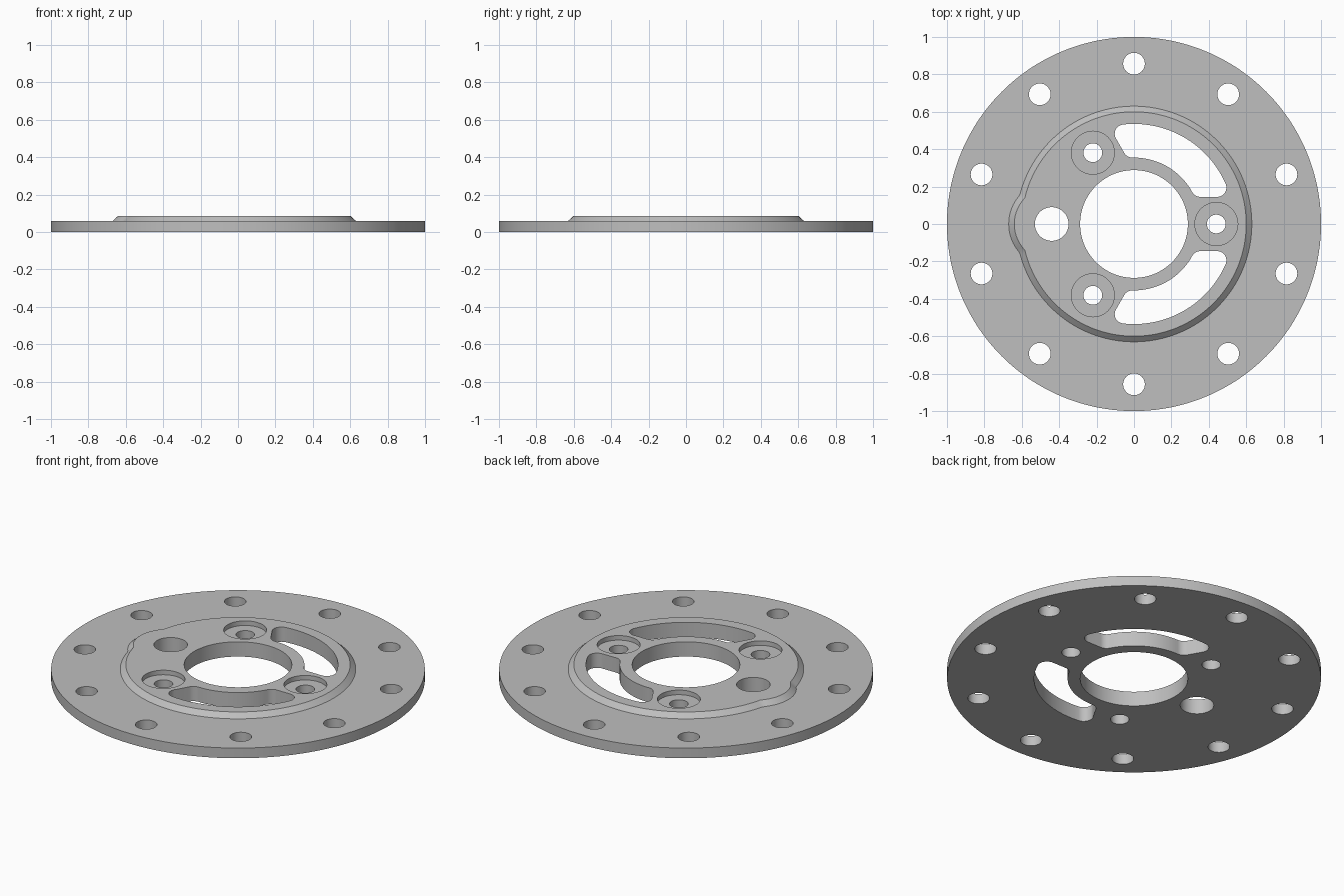
import bpy, bmesh
from math import sin, cos, pi, radians, sqrt, atan2, degrees

if "Cube" in bpy.data.objects:
    bpy.data.objects.remove(bpy.data.objects["Cube"])

TOP, STEP = 0.087, 0.06        # raised boss top, flange top


def arc(cx, cy, r, a0, a1, n):
    """Points on an arc, angles in degrees, both ends included."""
    return [(cx + r * cos(radians(a0 + (a1 - a0) * i / n)),
             cy + r * sin(radians(a0 + (a1 - a0) * i / n))) for i in range(n + 1)]


def circle(cx, cy, r, n=48):
    return arc(cx, cy, r, 0, 360, n)[:-1]


def boss_outline(r, bump_r, n=240, d=0.44):
    """Round outline with a rounded lobe around the dowel hole at -x."""
    pts = []
    for i in range(n):
        t = 2 * pi * i / n
        k = bump_r ** 2 - (d * sin(t)) ** 2
        rad = r
        if cos(t) < 0 and k > 0:
            rad = max(r, -d * cos(t) + sqrt(k))
        pts.append((rad * cos(t), rad * sin(t)))
    return pts


def slot_outline(side, ri=0.355, ro=0.535, edge=0.145, f=0.05):
    """Curved slot between two screw bosses, with filleted corners."""
    h = edge + f
    xo, xi = sqrt((ro - f) ** 2 - h * h), sqrt((ri + f) ** 2 - h * h)
    ao, ai = degrees(atan2(h, xo)), degrees(atan2(h, xi))
    half = arc(0, 0, ri, 60, ai, 14)                       # inner wall
    half += arc(xi, h, f, 180 + ai, 270, 8)[1:]            # inner corner
    half += arc(xo, h, f, -90, ao, 12)                     # outer corner
    half += arc(0, 0, ro, ao, 60, 18)[1:]                  # outer wall
    # Mirror about the 60 degree axis
    c, s = cos(radians(120)), sin(radians(120))
    other = [(c * x + s * y, s * x - c * y) for x, y in half[1:-1]]
    return [(x, side * y) for x, y in half + other[::-1]]


def loft(bm, rings):
    """Closed solid through a stack of (outline, z) rings."""
    loops = [[bm.verts.new((x, y, z)) for x, y in pts] for pts, z in rings]
    faces = [bm.faces.new(loops[0]), bm.faces.new(loops[-1])]
    for a, b in zip(loops, loops[1:]):
        n = len(a)
        for i in range(n):
            j = (i + 1) % n
            faces.append(bm.faces.new((a[i], a[j], b[j], b[i])))
    return faces


def finish(bm, name):
    bmesh.ops.recalc_face_normals(bm, faces=bm.faces)
    me = bpy.data.meshes.new(name)
    bm.to_mesh(me)
    bm.free()
    ob = bpy.data.objects.new(name, me)
    bpy.context.collection.objects.link(ob)
    return ob


# Flange disc with the chamfered raised boss
bm = bmesh.new()
rim = circle(0, 0, 1, 240)
loft(bm, [(rim, 0), (rim, STEP),
          (boss_outline(0.63, 0.23), STEP), (boss_outline(0.60, 0.20), TOP)])
flange = finish(bm, "flange_plate")

# Cutters: all holes in one helper mesh
bm = bmesh.new()


def through(pts):
    loft(bm, [(pts, -0.1), (pts, 0.2)])


through(circle(0, 0, 0.288, 128))                          # centre bore
through(circle(-0.44, 0, 0.09, 64))                        # dowel hole
for side in (1, -1):                                       # curved slots
    through(slot_outline(side))
for i in range(10):                                        # rim bolt holes
    a = radians(18 + 36 * i)
    through(circle(0.857 * cos(a), 0.857 * sin(a), 0.058))
for i in range(3):                                         # counterbored screw holes
    a = radians(120 * i)
    x, y = 0.44 * cos(a), 0.44 * sin(a)
    small, wide = circle(x, y, 0.05), circle(x, y, 0.115)
    loft(bm, [(small, -0.1), (small, STEP), (wide, STEP), (wide, 0.2)])
cutter = finish(bm, "hole_cutter")
cutter.hide_render = True

# Cut the holes
mod = flange.modifiers.new("holes", 'BOOLEAN')
mod.operation = 'DIFFERENCE'
mod.solver = 'EXACT'
mod.object = cutter
bpy.context.view_layer.objects.active = flange
flange.select_set(True)
bpy.ops.object.modifier_apply(modifier=mod.name)
bpy.data.objects.remove(cutter)

# Plain metal colour
mat = bpy.data.materials.new("light_grey_metal")
mat.diffuse_color = (0.52, 0.52, 0.52, 1)
mat.use_nodes = True
mat.node_tree.nodes["Principled BSDF"].inputs["Base Color"].default_value = mat.diffuse_color
flange.data.materials.clear()
flange.data.materials.append(mat)
bpy.ops.object.shade_smooth_by_angle(angle=radians(25))
